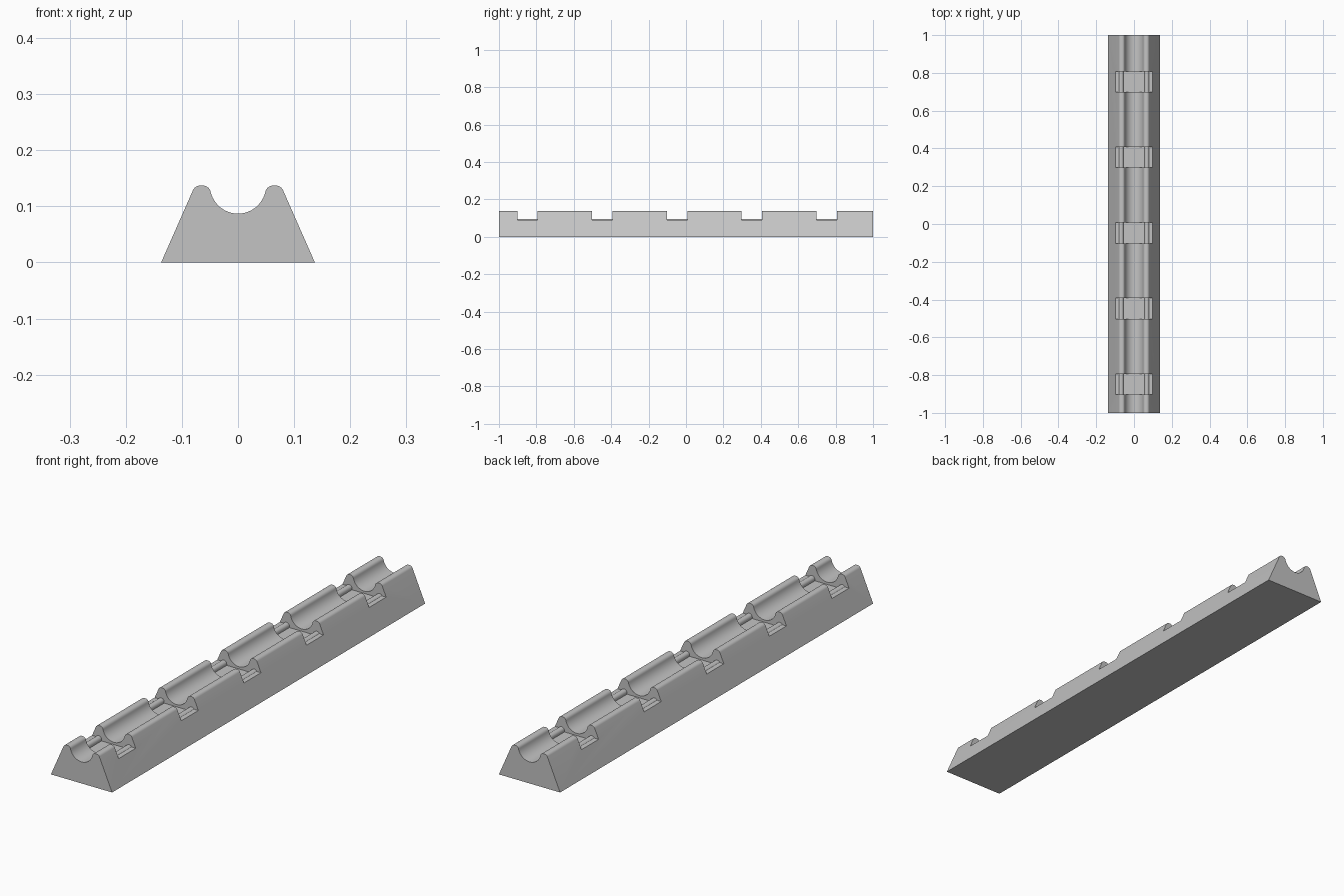
import bpy, bmesh
from math import sin, cos, radians

cube = bpy.data.objects.get("Cube")
if cube:
    bpy.data.objects.remove(cube)

grey = bpy.data.materials.new("plain grey")
grey.use_nodes = True
colour = (0.55, 0.55, 0.55, 1)
grey.diffuse_color = colour
grey.node_tree.nodes["Principled BSDF"].inputs["Base Color"].default_value = colour


def arc(cx, cz, r, start, end, steps):
    """Points on an arc in the xz plane, angles in degrees."""
    angles = [radians(start + (end - start) * i / steps) for i in range(steps + 1)]
    return [(cx + r * cos(a), cz + r * sin(a)) for a in angles]


def prism(name, half, y0, y1):
    """Mirror a half profile and join two copies of it into a closed prism."""
    points = half + [(-x, z) for x, z in reversed(half) if x > 1e-6]
    bm = bmesh.new()
    front = [bm.verts.new((x, y0, z)) for x, z in points]
    back = [bm.verts.new((x, y1, z)) for x, z in points]
    bm.faces.new(front)
    bm.faces.new(back[::-1])
    for i in range(len(points)):
        bm.faces.new((front[i], front[i - 1], back[i - 1], back[i]))
    bmesh.ops.recalc_face_normals(bm, faces=bm.faces)
    mesh = bpy.data.meshes.new(name)
    bm.to_mesh(mesh)
    bm.free()
    mesh.materials.append(grey)
    obj = bpy.data.objects.new(name, mesh)
    bpy.context.collection.objects.link(obj)
    return obj


# Trapezoid rail with a round cable groove between two rounded lips
profile = ([(0.137, 0)]
           + arc(0.0675, 0.123, 0.014, 24, 90, 6)
           + arc(0.0625, 0.123, 0.014, 90, 167, 7)
           + arc(0, 0.137, 0.05, -14, -90, 14))
rail = prism("cable_rail", profile, -1, 1)

# Strap notches: recessed floor, low rounded ridges, outer shelves
notch = ([(0, 0.078), (0.055, 0.078)]
         + arc(0.068, 0.083, 0.013, 180, 32, 8)
         + [(0.083, 0.089), (0.098, 0.089), (0.098, 0.2), (0, 0.2)])
cutters = []
for i in range(5):
    y = -0.902 + 0.4 * i
    cutter = prism("notch_cutter", notch, y, y + 0.109)
    cutter.hide_render = True
    cutters.append(cutter)
    cut = rail.modifiers.new("strap_notch", 'BOOLEAN')
    cut.operation = 'DIFFERENCE'
    cut.solver = 'EXACT'
    cut.object = cutter

# Apply the cuts and drop the cutters
bpy.ops.object.select_all(action='DESELECT')
bpy.context.view_layer.objects.active = rail
rail.select_set(True)
for modifier in list(rail.modifiers):
    bpy.ops.object.modifier_apply(modifier=modifier.name)
for cutter in cutters:
    bpy.data.objects.remove(cutter)

bpy.ops.object.shade_smooth_by_angle(angle=radians(30))
